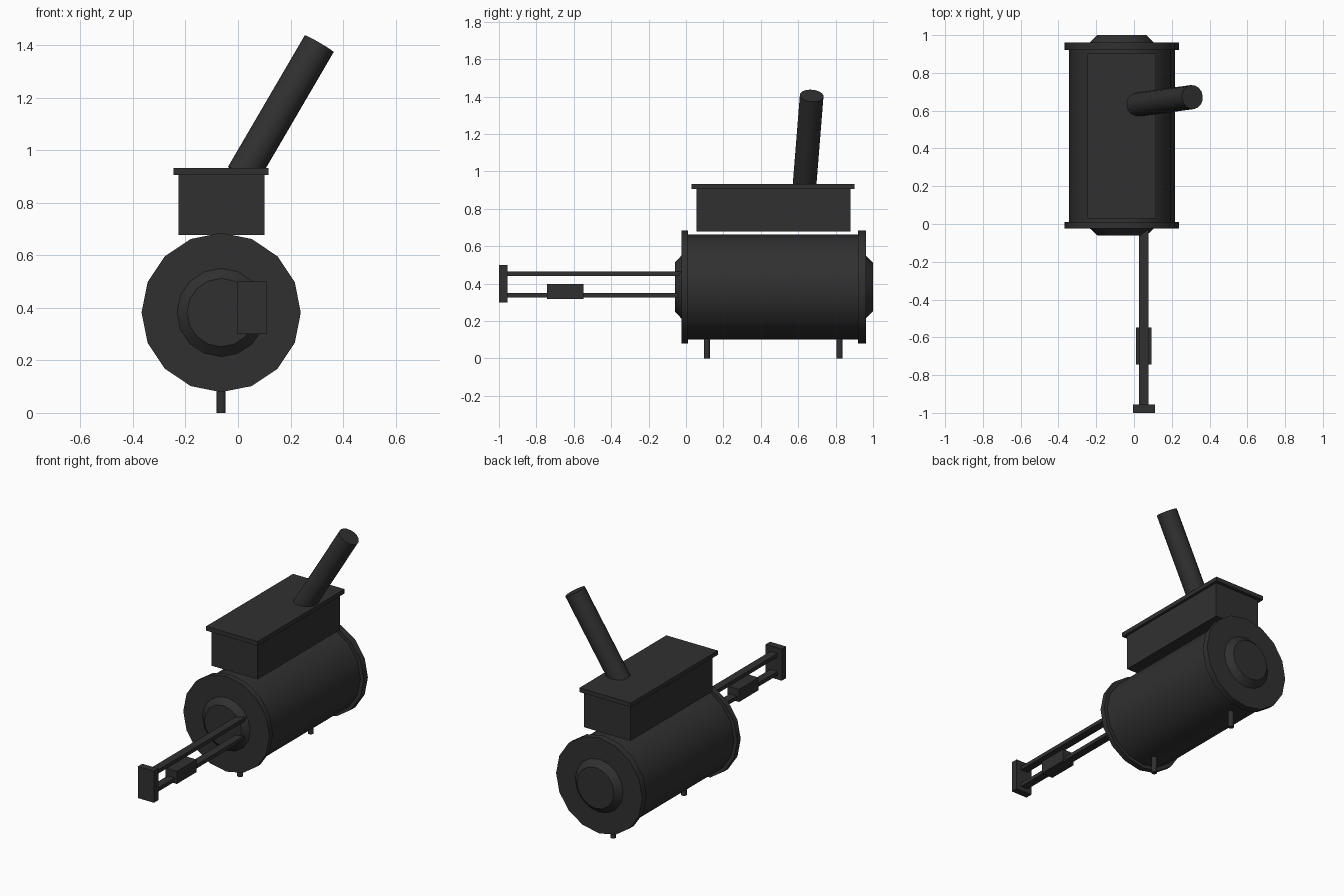
import bpy, math
from mathutils import Vector

if "Cube" in bpy.data.objects:
    bpy.data.objects.remove(bpy.data.objects["Cube"])

black = bpy.data.materials.new("sooty_black")
black.diffuse_color = (0.03, 0.03, 0.03, 1)
black.use_nodes = True
black.node_tree.nodes["Principled BSDF"].inputs["Base Color"].default_value = black.diffuse_color

CX, CZ = -0.064, 0.382   # drum axis


def finish(obj, name):
    obj.name = name
    obj.data.materials.append(black)
    return obj


def box(name, x, y, z):
    """Box from (min, max) ranges."""
    bpy.ops.mesh.primitive_cube_add(size=1, location=[sum(r) / 2 for r in (x, y, z)])
    obj = bpy.context.object
    obj.scale = [r[1] - r[0] for r in (x, y, z)]
    bpy.ops.object.transform_apply(location=False, rotation=False, scale=True)
    return finish(obj, name)


def rod(name, start, end, r1, r2=None, sides=16):
    """Cylinder or tapered disc between two points."""
    a, b = Vector(start), Vector(end)
    bpy.ops.mesh.primitive_cone_add(vertices=sides, radius1=r1, radius2=r1 if r2 is None else r2,
                                    depth=(b - a).length, location=(a + b) / 2)
    obj = bpy.context.object
    obj.rotation_euler = (b - a).to_track_quat('Z', 'Y').to_euler()
    bpy.ops.object.shade_smooth_by_angle(angle=math.radians(35))
    return finish(obj, name)


# Drum with end flanges and tapered end caps
rod("drum", (CX, 0, CZ), (CX, 0.94, CZ), 0.28)
for side, y0, y1, y2 in (("front", 0.01, -0.025, -0.06), ("back", 0.92, 0.962, 1.0)):
    rod(side + "_flange", (CX, y0, CZ), (CX, y1, CZ), 0.303)
    rod(side + "_cap", (CX, y1, CZ), (CX, y2, CZ), 0.168, 0.13)

# Short support pegs
for side, y in (("front", 0.112), ("back", 0.821)):
    rod(side + "_leg", (CX, y, 0), (CX, y, 0.15), 0.017)

# Hopper and lid
box("hopper", (-0.226, 0.10), (0.055, 0.88), (0.678, 0.91))
box("hopper_lid", (-0.245, 0.117), (0.03, 0.902), (0.905, 0.932))

# Leaning chimney
rod("chimney", (0.017, 0.632, 0.905), (0.309, 0.672, 1.405), 0.064)

# Twin push bars, end plate and grip
for name, z in (("upper_bar", 0.453), ("lower_bar", 0.339)):
    box(name, (0.026, 0.076), (-0.96, 0.0), (z - 0.012, z + 0.012))
box("end_plate", (-0.004, 0.11), (-1.0, -0.955), (0.3, 0.5))
box("grip", (0.01, 0.092), (-0.744, -0.547), (0.317, 0.397))
